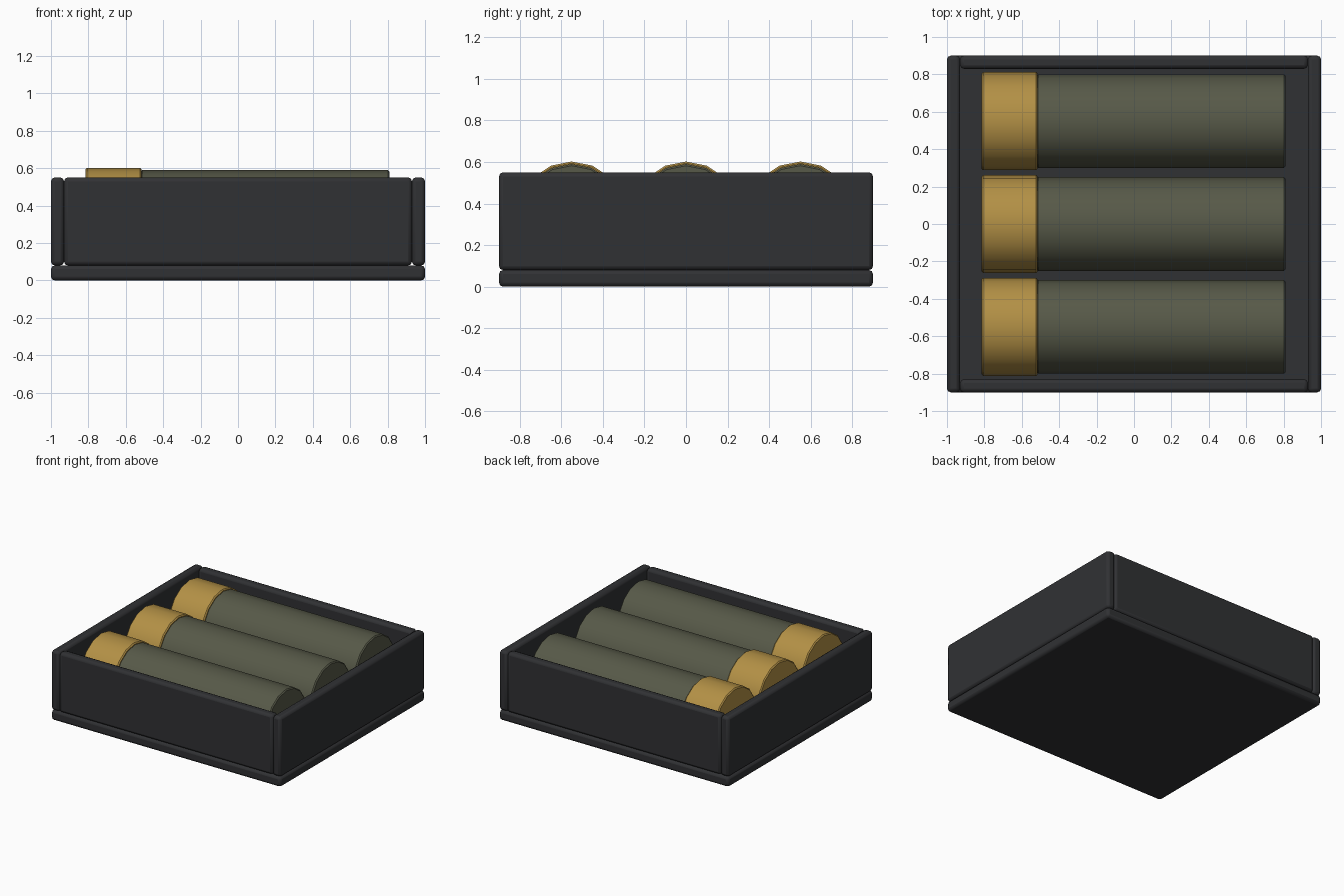
import bpy, math

if "Cube" in bpy.data.objects:
    bpy.data.objects.remove(bpy.data.objects["Cube"])


def material(name, rgb):
    m = bpy.data.materials.new(name)
    m.diffuse_color = (*rgb, 1)
    m.use_nodes = True
    m.node_tree.nodes["Principled BSDF"].inputs["Base Color"].default_value = m.diffuse_color
    return m


dark = material("dark_metal", (0.03, 0.031, 0.034))
green = material("olive_green", (0.095, 0.1, 0.065))
brass = material("brass", (0.45, 0.28, 0.06))


def finish(ob, name, mat, bevel, segments):
    ob.name = name
    ob.data.materials.append(mat)
    mod = ob.modifiers.new("edge_bevel", 'BEVEL')
    mod.width = bevel
    mod.segments = segments
    mod.limit_method = 'ANGLE'
    mod.angle_limit = math.radians(40)
    bpy.ops.object.shade_smooth_by_angle(angle=math.radians(30))


def box(name, lo, hi):
    bpy.ops.mesh.primitive_cube_add(size=1, location=[(a + b) / 2 for a, b in zip(lo, hi)])
    ob = bpy.context.object
    ob.scale = [b - a for a, b in zip(lo, hi)]
    bpy.ops.object.transform_apply(location=False, rotation=False, scale=True)
    finish(ob, name, dark, 0.02, 2)


def rod(name, x0, x1, y, radius, mat):
    # 16-sided cylinder lying along x, one corner pointing up
    bpy.ops.mesh.primitive_cylinder_add(vertices=16, radius=radius, depth=x1 - x0,
                                        location=((x0 + x1) / 2, y, 0.34),
                                        rotation=(0, math.pi / 2, 0))
    finish(bpy.context.object, name, mat, 0.008, 1)


# Open tray: floor and four walls
box("tray_floor", (-1, -0.9, 0), (1, 0.9, 0.08))
box("left_wall", (-1, -0.9, 0.08), (-0.93, 0.9, 0.55))
box("right_wall", (0.93, -0.9, 0.08), (1, 0.9, 0.55))
box("front_wall", (-0.93, -0.9, 0.08), (0.93, -0.83, 0.55))
box("back_wall", (-0.93, 0.83, 0.08), (0.93, 0.9, 0.55))

# Three cartridges with brass ends
for i, y in enumerate((-0.55, 0, 0.55), 1):
    rod(f"cartridge_body_{i}", -0.52, 0.81, y, 0.25, green)
    rod(f"cartridge_cap_{i}", -0.815, -0.515, y, 0.262, brass)
